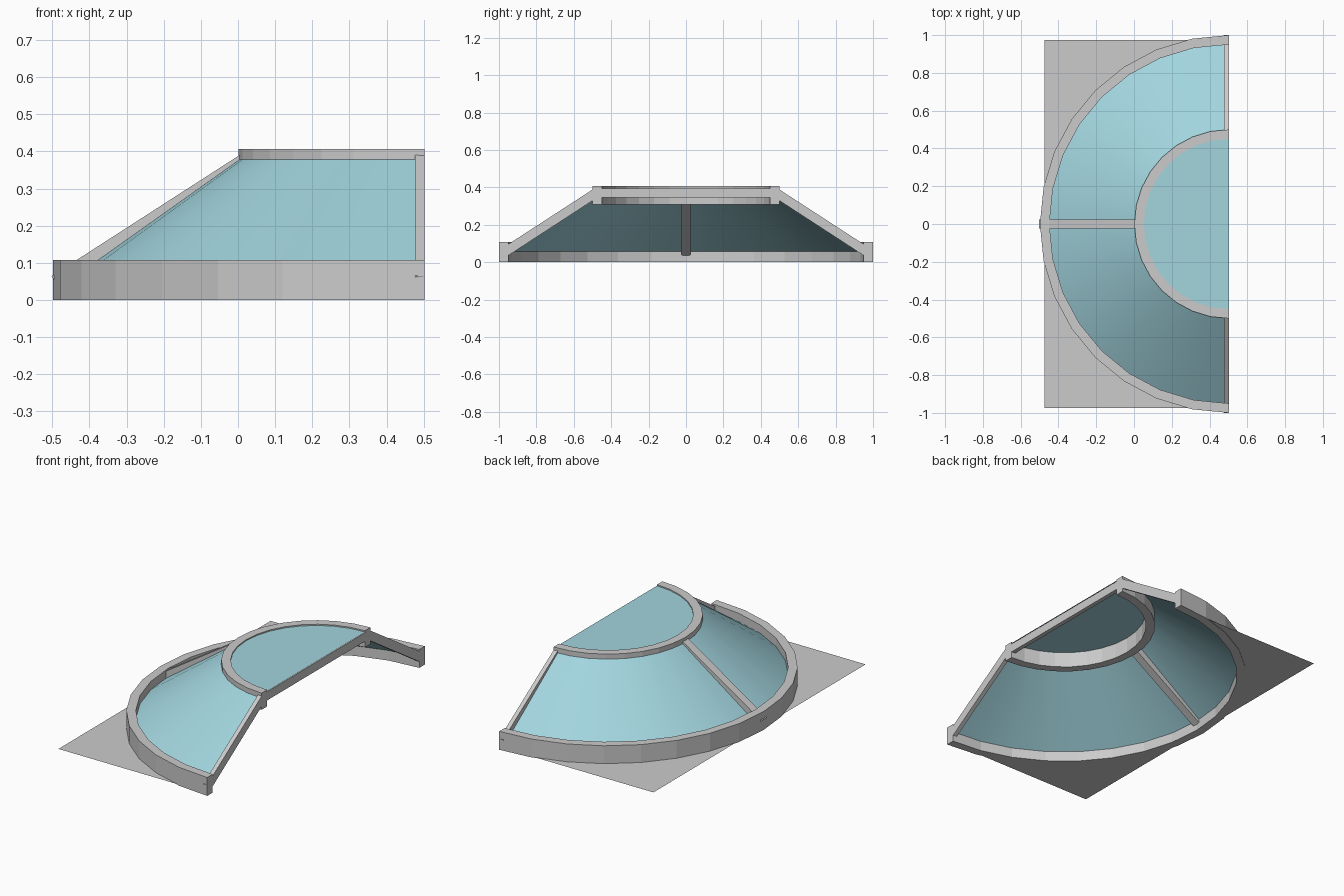
import bpy, bmesh, math

if "Cube" in bpy.data.objects:
    bpy.data.objects.remove(bpy.data.objects["Cube"])

CX = 0.502      # x of the cut face, centre of all arcs
SEG = 16        # sides in the half circle

glass = bpy.data.materials.new("glass")
glass.diffuse_color = (0.36, 0.66, 0.73, 1)
glass.use_nodes = True
glass.node_tree.nodes["Principled BSDF"].inputs["Base Color"].default_value = glass.diffuse_color


def make(name, verts, faces, mat=None, fix=True):
    me = bpy.data.meshes.new(name)
    me.from_pydata(verts, [], faces)
    if fix:
        bm = bmesh.new()
        bm.from_mesh(me)
        bmesh.ops.recalc_face_normals(bm, faces=bm.faces)
        bm.to_mesh(me)
        bm.free()
    ob = bpy.data.objects.new(name, me)
    bpy.context.collection.objects.link(ob)
    if mat:
        me.materials.append(mat)
    return ob


def polar(r, i, z):
    a = math.pi / 2 + math.pi * i / SEG
    return (CX + r * math.cos(a), r * math.sin(a), z)


def sweep(name, profile, closed=True, mat=None):
    """Sweep an (r, z) profile round the half circle."""
    n = len(profile)
    verts = [polar(r, i, z) for i in range(SEG + 1) for r, z in profile]
    faces = [(i * n + j, i * n + (j + 1) % n, (i + 1) * n + (j + 1) % n, (i + 1) * n + j)
             for i in range(SEG) for j in range(n if closed else n - 1)]
    if closed:
        faces += [tuple(range(n)), tuple(range(SEG * n, SEG * n + n))]
    return make(name, verts, faces, mat)


def prism(name, base, top):
    n = len(base)
    faces = [tuple(range(n)), tuple(range(n, 2 * n))]
    faces += [(j, (j + 1) % n, n + (j + 1) % n, n + j) for j in range(n)]
    return make(name, base + top, faces)


# curb and crown rings
sweep("base_ring", [(0.95, 0), (1, 0), (1, 0.107), (0.95, 0.107)])
sweep("top_ring", [(0.45, 0.31), (0.5, 0.31), (0.5, 0.407), (0.45, 0.407)])

# sloped conical glazing
cone = sweep("sloped_glass", [(0.955, 0.055), (0.49, 0.385)], False, glass)
for p in cone.data.polygons:
    p.use_smooth = True
    if p.normal.z < 0:
        p.flip()

# flat top glazing
disc_pts = [polar(0.46, i, 0.4) for i in range(SEG + 1)]
disc = make("top_glass", disc_pts, [tuple(range(SEG + 1))], glass, False)
if disc.data.polygons[0].normal.z < 0:
    disc.data.polygons[0].flip()

# rafters: a full one in the middle, half-width ones on the cut face
rafter = [(0.49, 0.395), (1.004, 0.064), (0.975, 0.02), (0.46, 0.355)]
prism("middle_rafter", [(CX - r, -0.025, z) for r, z in rafter],
      [(CX - r, 0.025, z) for r, z in rafter])
edge = [(min(r, 1.0), z) for r, z in rafter]
for side, name in ((-1, "front_rafter"), (1, "back_rafter")):
    prism(name, [(CX - 0.025, side * r, z) for r, z in edge],
          [(CX, side * r, z) for r, z in edge])

# straight bar under the top glazing on the cut face
bar = [(-0.46, 0.345), (0.46, 0.345), (0.46, 0.395), (-0.46, 0.395)]
prism("top_bar", [(CX - 0.025, y, z) for y, z in bar], [(CX, y, z) for y, z in bar])

# flat flashing sheet filling the corners outside the base ring
R, Z = 0.975, 0.003
for side, name in ((1, "back_flashing"), (-1, "front_flashing")):
    arc = [polar(R, i, Z) for i in range(SEG // 2 + 1)]
    pts = [(x, side * y, z) for x, y, z in arc] + [(CX - R, side * R, Z)]
    c = len(pts) - 1
    sheet = make(name, pts, [(c, i + 1, i) if side > 0 else (c, i, i + 1)
                             for i in range(c - 1)], None, False)
    for p in sheet.data.polygons:
        if p.normal.z < 0:
            p.flip()
